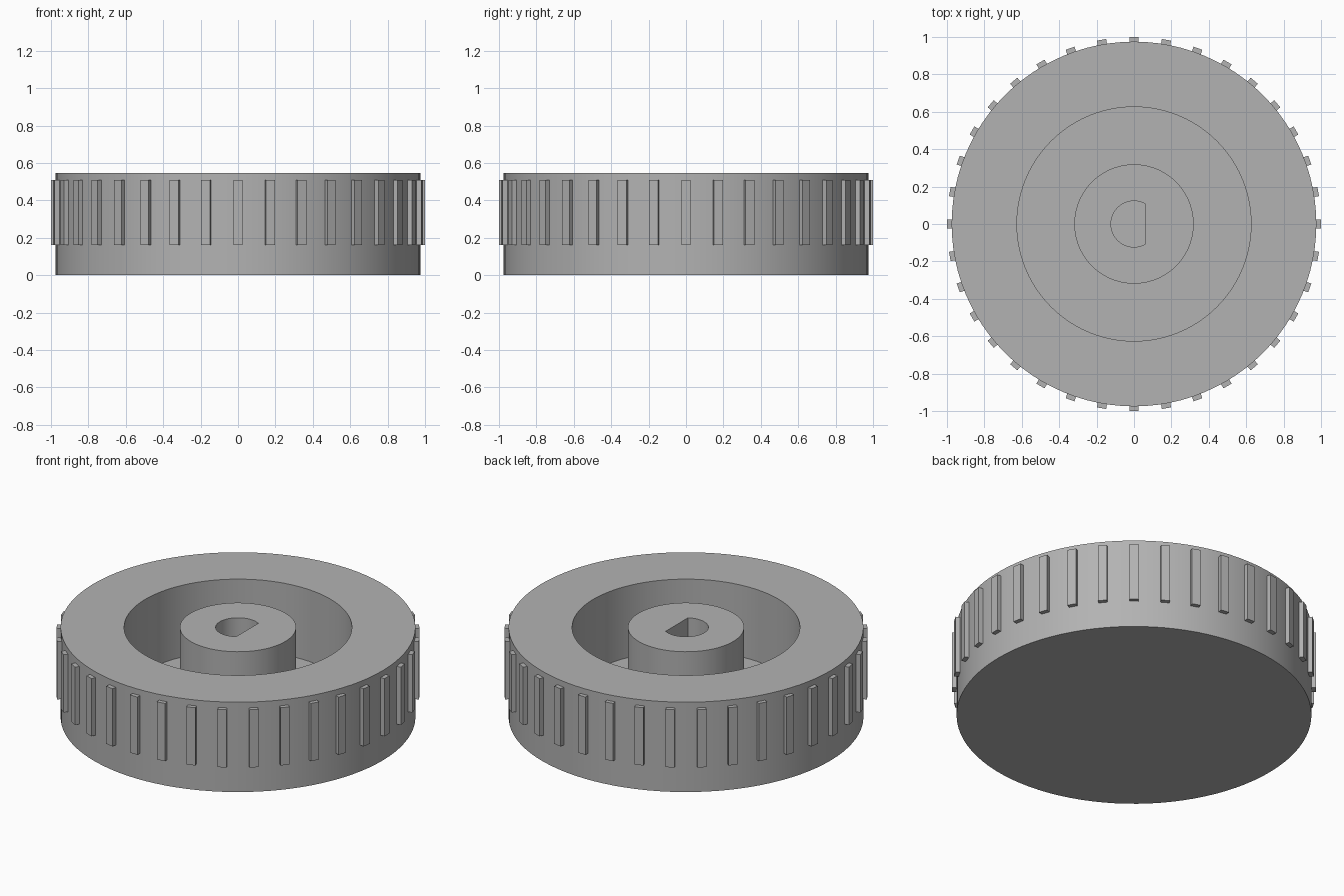
import bpy, bmesh, math
from mathutils import Matrix

SEGMENTS = 96
HEIGHT, FLOOR = 0.545, 0.11
BODY_R, RECESS_R, HUB_R, BORE_R = 0.975, 0.626, 0.319, 0.123
RIB_COUNT = 36

old = bpy.data.objects.get("Cube")
if old:
    bpy.data.objects.remove(old)

grey = bpy.data.materials.new("mid grey")
grey.use_nodes = True
colour = (0.45, 0.45, 0.45, 1)
grey.diffuse_color = colour
grey.node_tree.nodes["Principled BSDF"].inputs["Base Color"].default_value = colour


def circle(radius):
    return lambda angle: radius


def d_shape(angle):
    """Round bore with a flat on the +x side at half its radius."""
    c = math.cos(angle)
    return min(BORE_R, BORE_R / 2 / c) if c > 0 else BORE_R


def finish(bm, name):
    bmesh.ops.recalc_face_normals(bm, faces=bm.faces)
    mesh = bpy.data.meshes.new(name)
    bm.to_mesh(mesh)
    bm.free()
    mesh.materials.append(grey)
    obj = bpy.data.objects.new(name, mesh)
    bpy.context.collection.objects.link(obj)
    return obj


def turned(name, profile, capped):
    """Join stacked rings, each given as (radius rule, height)."""
    bm = bmesh.new()
    rings = []
    for radius, z in profile:
        ring = []
        for i in range(SEGMENTS):
            a = math.tau * i / SEGMENTS
            r = radius(a)
            ring.append(bm.verts.new((r * math.cos(a), r * math.sin(a), z)))
        rings.append(ring)
    for low, high in zip(rings, rings[1:]):
        for i in range(SEGMENTS):
            j = (i + 1) % SEGMENTS
            bm.faces.new((low[i], low[j], high[j], high[i]))
    if capped:
        bm.faces.new(rings[0])
        bm.faces.new(rings[-1])
    else:
        # close the underside so the part is a solid tube
        for i in range(SEGMENTS):
            j = (i + 1) % SEGMENTS
            bm.faces.new((rings[-1][i], rings[-1][j], rings[0][j], rings[0][i]))
    obj = finish(bm, name)
    bpy.ops.object.select_all(action="DESELECT")
    obj.select_set(True)
    bpy.context.view_layer.objects.active = obj
    bpy.ops.object.shade_smooth_by_angle(angle=math.radians(30))
    return obj


# Wheel body with the recessed top
turned("wheel_body", [
    (circle(BODY_R), 0), (circle(BODY_R), HEIGHT),
    (circle(RECESS_R), HEIGHT), (circle(RECESS_R), FLOOR)], True)

# Central hub with the keyed shaft bore
turned("shaft_hub", [
    (circle(HUB_R), FLOOR), (circle(HUB_R), HEIGHT),
    (d_shape, HEIGHT), (d_shape, FLOOR)], False)

# Grip ribs around the rim
bm = bmesh.new()
size = Matrix.Diagonal((0.05, 0.05, 0.35, 1))
for i in range(RIB_COUNT):
    turn = Matrix.Rotation(math.tau * i / RIB_COUNT, 4, "Z")
    place = Matrix.Translation((0.975, 0, 0.335))
    bmesh.ops.create_cube(bm, size=1, matrix=turn @ place @ size)
finish(bm, "grip_ribs")
